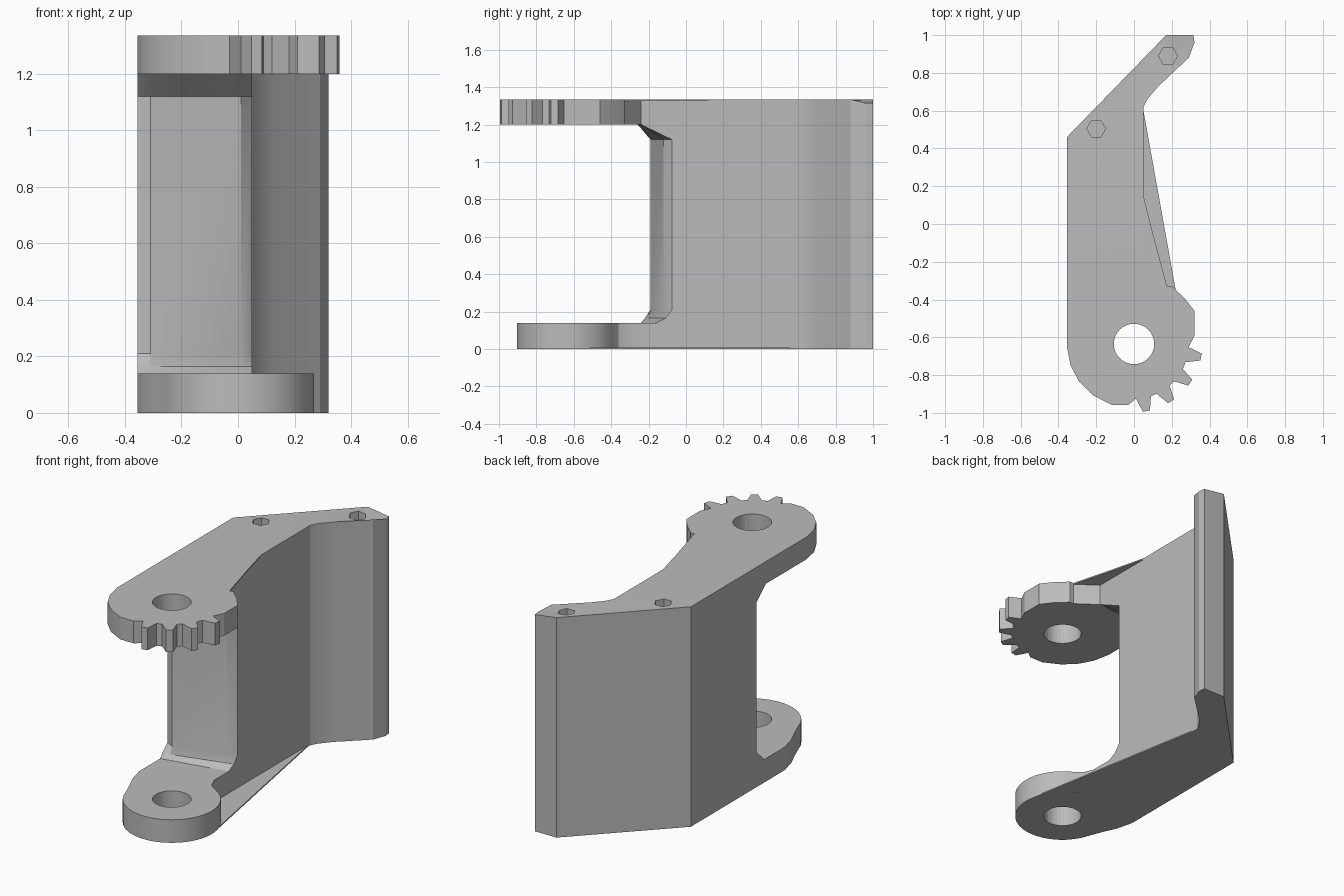
import bpy, bmesh, math

cube = bpy.data.objects.get("Cube")
if cube:
    bpy.data.objects.remove(cube, do_unlink=True)

grey = bpy.data.materials.new("plain grey")
grey.use_nodes = True
GREY = (0.5, 0.5, 0.5, 1)
grey.diffuse_color = GREY
grey.node_tree.nodes["Principled BSDF"].inputs["Base Color"].default_value = GREY

HEIGHT = 1.335
PIVOT = (0, -0.635)
LEFT = -0.355


def loft(name, sections):
    """Solid through (height, outline) sections with equal point counts."""
    bm = bmesh.new()
    rings = [[bm.verts.new((x, y, z)) for x, y in pts] for z, pts in sections]
    n = len(rings[0])
    for low, high in zip(rings, rings[1:]):
        for i in range(n):
            j = (i + 1) % n
            bm.faces.new((low[i], low[j], high[j], high[i]))
    bm.faces.new(rings[0][::-1])
    bm.faces.new(rings[-1])
    bmesh.ops.recalc_face_normals(bm, faces=bm.faces)
    mesh = bpy.data.meshes.new(name)
    bm.to_mesh(mesh)
    bm.free()
    obj = bpy.data.objects.new(name, mesh)
    obj.data.materials.append(grey)
    bpy.context.collection.objects.link(obj)
    return obj


def plate(name, outline, low, high):
    return loft(name, [(low, outline), (high, outline)])


def polar(radius, degrees, centre=PIVOT):
    a = math.radians(degrees)
    return centre[0] + radius * math.cos(a), centre[1] + radius * math.sin(a)


def cut_hole(obj, name, centre, radius, sides, low, high):
    ring = [polar(radius, 360 * i / sides, centre) for i in range(sides)]
    cutter = plate(name, ring, low, high)
    cutter.hide_render = True
    cutter.hide_viewport = True
    cutter.display_type = 'WIRE'
    mod = obj.modifiers.new(name, 'BOOLEAN')
    mod.operation = 'DIFFERENCE'
    mod.solver = 'EXACT'
    mod.object = cutter


# Body: an angled wall whose front is scooped between the two arms
back = [(0.05, 0.62), (0.07, 0.66), (0.13, 0.73), (0.29, 0.88), (0.32, 0.96),
        (0.315, 1.0), (0.17, 1.0), (LEFT, 0.46)]


def wall(left, right):
    front = []
    for x in (LEFT, -0.31, 0.01, 0.05):
        t = (x - LEFT) / (0.05 - LEFT)
        front.append((x, left + (right - left) * t))
    return front + back


scoop = [(LEFT, -0.17), (-0.31, -0.19), (0.01, -0.12), (0.05, -0.075)] + back
body = loft("body", [(0, wall(-0.24, -0.16)), (0.14, wall(-0.24, -0.16)),
                     (0.165, wall(-0.22, -0.11)), (0.21, scoop), (1.12, scoop),
                     (1.2, wall(-0.26, -0.24)), (HEIGHT, wall(-0.26, -0.24))])
for v in body.data.vertices:
    if v.co.z > 1.3 and v.co.x > 0.3:
        v.co.z -= 0.02

# Screw sockets in the top of the body
for i, spot in enumerate([(-0.2, 0.505), (0.18, 0.89)]):
    cut_hole(body, f"socket_cutter_{i}", spot, 0.05, 6, 1.25, 1.4)

# Upper arm: rounded plate with a toothed edge
upper = [(LEFT, -0.26), (LEFT, -0.65), (-0.335, -0.75), (-0.29, -0.835),
         (-0.22, -0.905), (-0.12, -0.957), (-0.03, -0.957)]
for tip in (-79, -56.5, -34, -10.5):
    upper += [polar(0.29, tip - 9), polar(0.362, tip - 3.5),
              polar(0.362, tip + 2.5), polar(0.29, tip + 7)]
upper += [(0.32, -0.59), (0.32, -0.46), (0.265, -0.39), (0.2, -0.33),
          (0.175, -0.33), (0.05, -0.24)]
upper_arm = plate("upper_arm", upper, 1.2, HEIGHT)

# Lower arm: round eye with a neck
lower = [(LEFT, -0.24), (LEFT, -0.44), (-0.33, -0.54), (-0.29, -0.63)]
lower += [polar(0.27, a) for a in range(195, 426, 10)]
lower += [(0.075, -0.36), (0.05, -0.3), (0.05, -0.16)]
lower_arm = plate("lower_arm", lower, 0, 0.14)

for part, low in ((upper_arm, 1.1), (lower_arm, -0.1)):
    cut_hole(part, part.name + "_bore", PIVOT, 0.107, 32, low, low + 0.4)

# Thin webs joining the wall to the arms
upper_web = plate("upper_web", [(0.05, 0.15), (0.05, -0.24), (0.175, -0.33),
                                (0.1, -0.05)], HEIGHT - 0.008, HEIGHT)
lower_web = plate("lower_web", [(0.05, 0.6), (0.05, -0.3), (0.075, -0.36),
                                (0.12, -0.39), (0.262, -0.58)], 0, 0.008)

# Soft shading with crisp edges
bpy.ops.object.select_all(action='DESELECT')
for obj in (body, upper_arm, lower_arm, upper_web, lower_web):
    obj.select_set(True)
bpy.context.view_layer.objects.active = body
bpy.ops.object.shade_smooth_by_angle(angle=math.radians(25))
